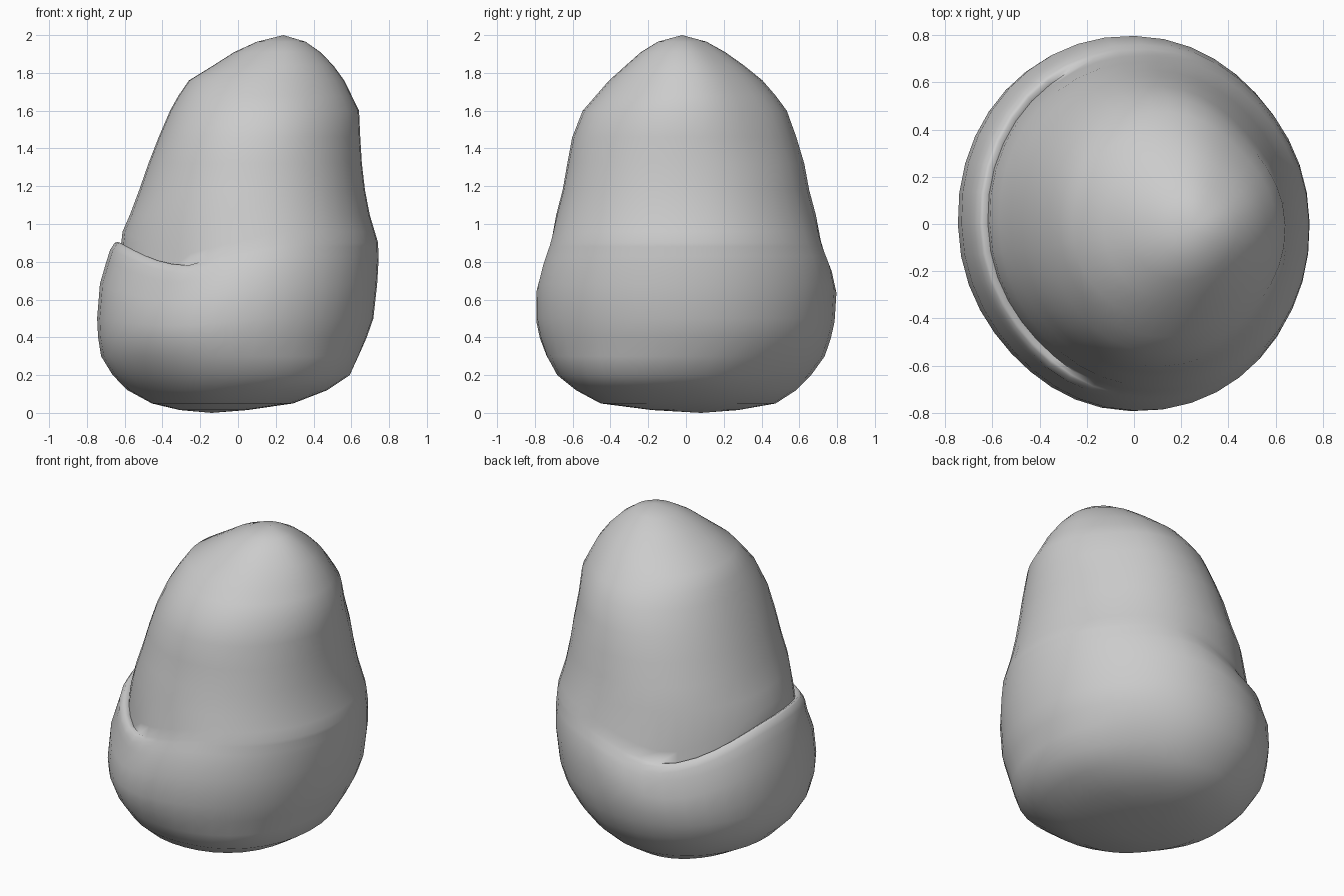
import bpy, bmesh, math

if "Cube" in bpy.data.objects:
    bpy.data.objects.remove(bpy.data.objects["Cube"])

SIDES = 40

# Boulder cross-sections: height, left, right, front, back
LOWER = [
    (0.015, -0.31, 0.05, -0.18, 0.28),
    (0.05, -0.46, 0.29, -0.45, 0.48),
    (0.12, -0.59, 0.47, -0.58, 0.59),
    (0.20, -0.67, 0.59, -0.68, 0.67),
    (0.30, -0.73, 0.64, -0.74, 0.74),
    (0.40, -0.745, 0.685, -0.778, 0.77),
    (0.50, -0.75, 0.72, -0.797, 0.79),
    (0.68, -0.735, 0.74, -0.795, 0.80),
    (0.80, -0.70, 0.747, -0.765, 0.775),
]
WALL = (0.90, -0.635, 0.745, -0.73, 0.735)
UPPER = [
    (1.05, -0.575, 0.70, -0.69, 0.69),
    (1.18, -0.525, 0.675, -0.655, 0.655),
    (1.32, -0.475, 0.66, -0.63, 0.63),
    (1.46, -0.42, 0.655, -0.605, 0.59),
    (1.60, -0.36, 0.65, -0.55, 0.54),
    (1.68, -0.315, 0.61, -0.48, 0.48),
    (1.76, -0.26, 0.57, -0.41, 0.41),
    (1.84, -0.13, 0.51, -0.32, 0.31),
    (1.91, -0.02, 0.44, -0.24, 0.21),
    (1.965, 0.10, 0.36, -0.15, 0.11),
]


def smooth(a, b, v):
    t = max(0.0, min(1.0, (v - a) / (b - a)))
    return t * t * (3 - 2 * t)


def lobe(angle, degrees):
    return max(0.0, math.cos(angle - math.radians(degrees))) ** 6


def uneven(a, z):
    """Bulges and dents on the diagonals."""
    high = smooth(1.2, 1.6, z)
    low = 1 - smooth(0.15, 0.42, z)
    back_right = -0.035 - 0.06 * high - 0.06 * low
    front_left = -0.045 * (1 - smooth(0.9, 1.5, z)) - 0.04 * low
    front_right = -0.05 * high + 0.07 * low
    return (1 + back_right * lobe(a, 45) + front_left * lobe(a, 225)
            + front_right * lobe(a, 315))


def oval(sec, angle):
    """Point on a slightly squared oval."""
    z, left, right, front, back = sec
    cx = (left + right) / 2
    cy = (front + back) / 2
    p = 2 / 2.1
    c, s = math.cos(angle), math.sin(angle)
    k = uneven(angle, z)
    x = cx + k * (right - cx) * math.copysign(abs(c) ** p, c)
    y = cy + k * (back - cy) * math.copysign(abs(s) ** p, s)
    return x, y, z


def blend(z):
    """Cross-section at any height around the ledge."""
    lo, hi = (LOWER[-1], WALL) if z < WALL[0] else (WALL, UPPER[0])
    t = (z - lo[0]) / (hi[0] - lo[0])
    return tuple(p + (q - p) * t for p, q in zip(lo, hi))


def ledge(angle):
    """Strength, height and height influence of the ledge on the left."""
    off = angle - math.pi          # negative towards the back
    w = 1 - smooth(0.95, 1.3, abs(off))
    drop = 0.16 if off < 0 else 0.125
    h = 0.905 - drop * smooth(0.05, 1.1, abs(off))
    return w, h, 1 - smooth(1.1, 1.9, abs(off))


def make_boulder():
    bm = bmesh.new()
    angles = [2 * math.pi * i / SIDES for i in range(SIDES)]
    rings = []

    def add(fn):
        rings.append([bm.verts.new(fn(a)) for a in angles])

    for sec in LOWER:
        def low(a, sec=sec):
            x, y, z = oval(sec, a)
            _, h, wz = ledge(a)
            # sink the upper rings where the ledge dips
            return x, y, z - wz * smooth(0.3, 0.8, z) * (0.90 - h) * 0.9
        add(low)

    # Ledge rings: outer shoulder, crest, groove, sloping foot of the wall
    for plain_z, rise, push in ((0.83, -0.04, 0.045), (0.86, -0.005, 0.022),
                                (0.88, 0.0, 0.008), (0.90, -0.012, -0.012),
                                (0.96, 0.055, -0.02)):
        def mid(a, pz=plain_z, rise=rise, push=push):
            w, h, wz = ledge(a)
            x0, y0, _ = oval(blend(pz), a)
            x1, y1, _ = oval(WALL, a)
            k = 1 + push / math.hypot(x1, y1)
            x = x0 + (x1 * k - x0) * w
            y = y0 + (y1 * k - y0) * w
            rise = rise * w + (pz - 0.88) * (1 - w)
            return x, y, pz * (1 - wz) + (h + rise) * wz
        add(mid)

    for sec in UPPER:
        add(lambda a, sec=sec: oval(sec, a))

    # Skin between rings and close both ends
    for lo, hi in zip(rings, rings[1:]):
        for i in range(SIDES):
            j = (i + 1) % SIDES
            bm.faces.new((lo[i], lo[j], hi[j], hi[i]))
    bottom = bm.verts.new((-0.14, 0.08, 0.0))
    top = bm.verts.new((0.24, -0.02, 2.0))
    for i in range(SIDES):
        j = (i + 1) % SIDES
        bm.faces.new((bottom, rings[0][j], rings[0][i]))
        bm.faces.new((top, rings[-1][i], rings[-1][j]))
    bmesh.ops.recalc_face_normals(bm, faces=bm.faces)

    mesh = bpy.data.meshes.new("boulder")
    bm.to_mesh(mesh)
    bm.free()
    obj = bpy.data.objects.new("boulder", mesh)
    bpy.context.collection.objects.link(obj)
    return obj


boulder = make_boulder()

# Stone colour
stone = bpy.data.materials.new("grey stone")
stone.diffuse_color = (0.6, 0.6, 0.6, 1)
stone.use_nodes = True
stone.node_tree.nodes["Principled BSDF"].inputs["Base Color"].default_value = stone.diffuse_color
boulder.data.materials.append(stone)

bpy.context.view_layer.objects.active = boulder
boulder.select_set(True)
bpy.ops.object.shade_smooth_by_angle(angle=math.radians(75))
